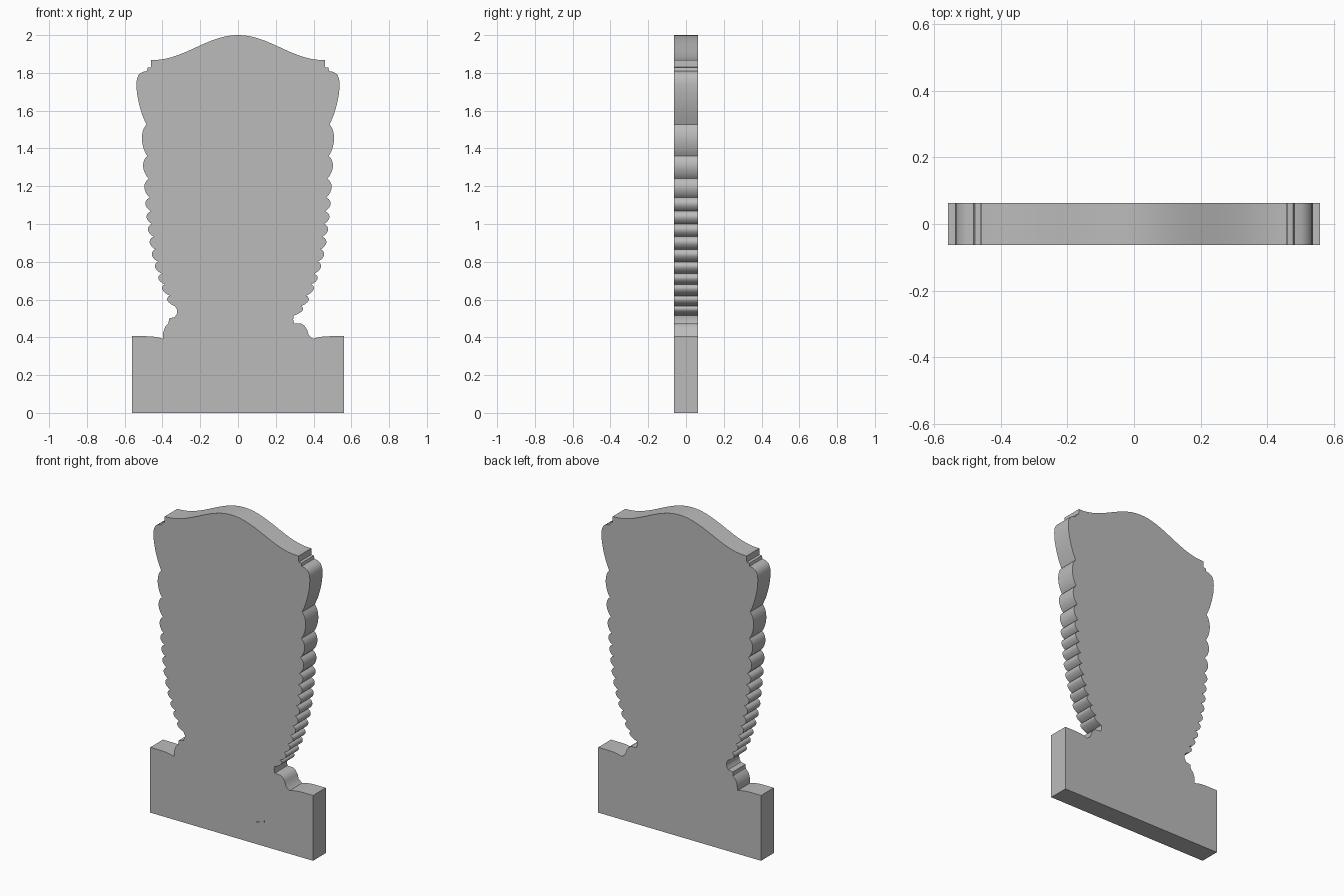
import bpy, bmesh, math

if "Cube" in bpy.data.objects:
    bpy.data.objects.remove(bpy.data.objects["Cube"])

HALF = 0.0625  # half thickness of the slab

stone = bpy.data.materials.new("grey_stone")
stone.diffuse_color = (0.5, 0.5, 0.5, 1)
stone.use_nodes = True
stone.node_tree.nodes["Principled BSDF"].inputs["Base Color"].default_value = stone.diffuse_color


def slab(name, outline, y0, y1):
    """Extrude an x-z outline from y0 to y1."""
    bm = bmesh.new()
    face = bm.faces.new([bm.verts.new((x, y0, z)) for x, z in outline])
    out = bmesh.ops.extrude_face_region(bm, geom=[face])
    verts = [g for g in out["geom"] if isinstance(g, bmesh.types.BMVert)]
    bmesh.ops.translate(bm, verts=verts, vec=(0, y1 - y0, 0))
    bmesh.ops.recalc_face_normals(bm, faces=bm.faces)
    mesh = bpy.data.meshes.new(name)
    bm.to_mesh(mesh)
    bm.free()
    mesh.materials.append(stone)
    ob = bpy.data.objects.new(name, mesh)
    bpy.context.collection.objects.link(ob)
    bpy.ops.object.select_all(action='DESELECT')
    ob.select_set(True)
    bpy.context.view_layer.objects.active = ob
    bpy.ops.object.shade_smooth_by_angle(angle=math.radians(35))
    return ob


# crown: bell curve between the shoulders
crown = []
for i in range(41):
    x = -0.46 + 0.92 * i / 40
    z = 1.868 + 0.066 * (1 + math.cos(math.pi * min(abs(x) / 0.45, 1)))
    crown.append((x, z))

# shoulder steps and the long top lobe (right side, going down)
shoulder = [(0.462, 1.83), (0.478, 1.828), (0.482, 1.81), (0.505, 1.805),
            (0.525, 1.792), (0.535, 1.77), (0.538, 1.74), (0.535, 1.69),
            (0.524, 1.635), (0.508, 1.58)]

# notches between the scallops, top to bottom
notches = [(0.485, 1.526), (0.48, 1.36), (0.472, 1.24), (0.467, 1.14),
           (0.461, 1.068), (0.455, 1.0), (0.446, 0.933), (0.437, 0.866),
           (0.422, 0.80), (0.403, 0.737), (0.386, 0.68), (0.36, 0.62),
           (0.333, 0.565)]


def scallop(a, b, depth, n=10):
    pts = []
    for i in range(n):
        t = i / n
        d = depth * math.sin(math.pi * t ** 0.9) ** 0.75 if i else 0
        pts.append((a[0] + (b[0] - a[0]) * t + d, a[1] + (b[1] - a[1]) * t))
    return pts


side = list(shoulder)
for a, b in zip(notches, notches[1:]):
    side += scallop(a, b, 0.026)

# the two feet of the stele differ; the plinth is the same on both sides
foot_right = scallop(notches[-1], (0.295, 0.515), 0.026) + [
    (0.295, 0.515), (0.292, 0.495), (0.297, 0.474), (0.335, 0.472),
    (0.352, 0.462), (0.366, 0.44), (0.374, 0.412)]
foot_left = [(0.333, 0.565), (0.322, 0.545), (0.323, 0.525), (0.335, 0.507),
             (0.365, 0.5), (0.368, 0.475), (0.386, 0.455), (0.396, 0.425)]
plinth = [(0.397, 0.392), (0.42, 0.399), (0.45, 0.404), (0.49, 0.406),
          (0.56, 0.406), (0.56, 0)]

right = side + foot_right + plinth
left = [(-x, z) for x, z in side + foot_left + plinth]
slab("headstone", crown + right + left[::-1], -HALF, HALF)

# small chip mark on the front of the plinth
chip = [(0.168, 0.138), (0.195, 0.145), (0.225, 0.16), (0.225, 0.15),
        (0.20, 0.132), (0.172, 0.132)]
slab("chip_mark", chip, -HALF - 0.001, -HALF + 0.002)
